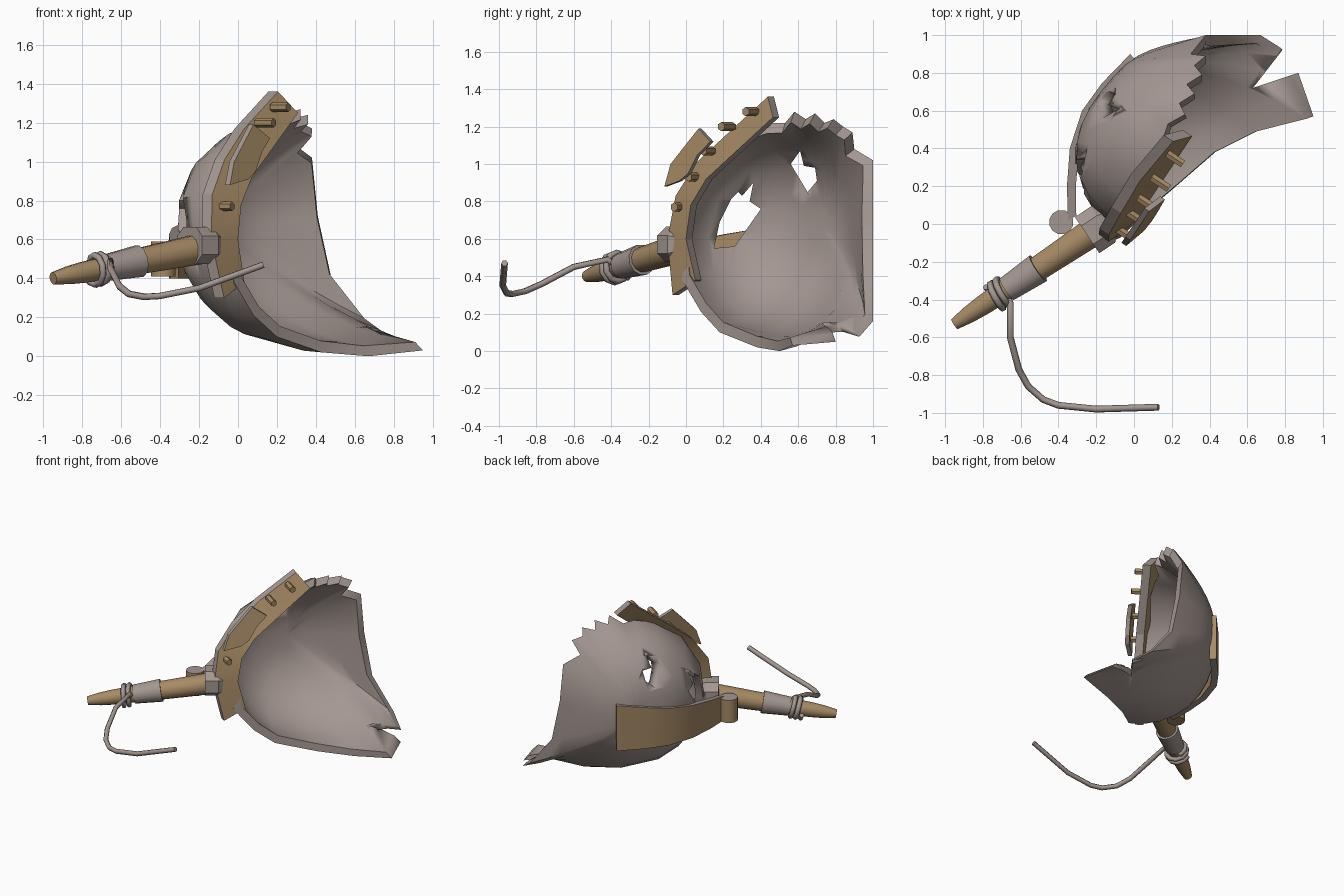
import bpy, bmesh, math
from mathutils import Vector as V

old = bpy.data.objects.get("Cube")
if old:
    bpy.data.objects.remove(old)


def material(name, rgb):
    m = bpy.data.materials.new(name)
    m.use_nodes = True
    m.diffuse_color = (*rgb, 1)
    m.node_tree.nodes["Principled BSDF"].inputs["Base Color"].default_value = (*rgb, 1)
    return m


grey = material("weathered_grey", (.37, .31, .285))
tan = material("worn_tan", (.385, .255, .13))


def make(name, verts, faces, mats, rule=None, angle=32):
    """Mesh object with outward normals; rule picks the material slot from a face normal."""
    bm = bmesh.new()
    vs = [bm.verts.new(v) for v in verts]
    for f in faces:
        bm.faces.new([vs[i] for i in f])
    bmesh.ops.recalc_face_normals(bm, faces=bm.faces)
    if rule:
        for f in bm.faces:
            f.material_index = int(rule(f.normal))
    me = bpy.data.meshes.new(name)
    bm.to_mesh(me)
    bm.free()
    ob = bpy.data.objects.new(name, me)
    bpy.context.collection.objects.link(ob)
    for m in mats:
        me.materials.append(m)
    bpy.ops.object.select_all(action='DESELECT')
    ob.select_set(True)
    bpy.context.view_layer.objects.active = ob
    bpy.ops.object.shade_smooth_by_angle(angle=math.radians(angle))
    return ob


def loft(name, rings, mats, rule=None, angle=32):
    """Capped skin through rings of equal vertex count."""
    n = len(rings[0])
    faces = [[k * n + i, k * n + (i + 1) % n, (k + 1) * n + (i + 1) % n, (k + 1) * n + i]
             for k in range(len(rings) - 1) for i in range(n)]
    last = (len(rings) - 1) * n
    faces += [list(range(n)), list(range(last, last + n))]
    return make(name, [v for r in rings for v in r], faces, mats, rule, angle)


def circle(centre, axis, r, n=8):
    a = axis.cross(V((0, 0, 1)))
    a = a.normalized() if a.length > .01 else V((1, 0, 0))
    b = axis.normalized().cross(a)
    return [centre + r * (a * math.cos(t) + b * math.sin(t))
            for t in (math.tau * (i + .5) / n for i in range(n))]


def rod(name, stations, mats, n=12, rule=None):
    """Tapered round bar through (point, radius) stations."""
    axis = V(stations[-1][0]) - V(stations[0][0])
    return loft(name, [circle(V(p), axis, r, n) for p, r in stations], mats, rule)


# Broken bowl: arcs from the pole out to an irregular rim, with inner and outer skins
centre = V((.36, .37, .67))
pole = V((-.78, .63, 0)).normalized()
rim = [(-.06, -.03, .6), (-.02, -.02, .38), (.08, .08, .21), (.2, .18, .1), (.43, .38, .02),
       (.67, .5, 0), (.95, .57, .03), (.87, .8, .05), (.78, .93, .08),
       (.67, 1, .16), (.48, 1, .4), (.41, 1, .72), (.38, 1, 1.02), (.3, .9, 1.08),
       (.38, .89, 1.17), (.32, .84, 1.2), (.36, .79, 1.24), (.28, .74, 1.22), (.32, .69, 1.27),
       (.24, .64, 1.24), (.27, .58, 1.28), (.18, .53, 1.22), (.15, .44, 1.22),
       (.08, .3, 1.17), (-.04, .13, 1.04), (-.1, .02, .83)]
steps, wall, count = 9, .06, len(rim)


def skin(inset):
    rings = []
    for k in range(1, steps + 1):
        s = k / steps
        ring = []
        for p in rim:
            rim_dir = V(p) - centre
            d = pole.slerp(rim_dir.normalized(), s)
            bulge = (.015 - .045 * (d.x + d.y)) * math.sin(math.pi * s)
            r = .62 + (rim_dir.length - .62) * s ** 3 + bulge - inset
            ring.append(centre + d * r)
        rings.append(ring)
    return rings


rings = skin(0) + skin(wall)[::-1]
verts = [v for r in rings for v in r]
top = len(verts)
verts += [centre + pole * (.62 - wall * i) for i in (0, 1)]
faces = []
for i in range(count):
    j = (i + 1) % count
    faces += [[k * count + i, k * count + j, (k + 1) * count + j, (k + 1) * count + i]
              for k in range(len(rings) - 1)]
    faces += [[top, j, i], [top + 1, top - count + i, top - count + j]]
bowl = make("bowl_shell", verts, faces, [grey], angle=40)

# Ragged holes through the side wall, and the notch beside the lip
holes = [[(.15, .55), (.18, .69), (.24, .81), (.28, .85), (.3, .83), (.36, .9),
          (.34, .8), (.4, .76), (.33, .66), (.26, .56)],
         [(.56, 1.0), (.61, 1.07), (.63, .99), (.69, .98), (.7, .91), (.65, .85)]]
notch = [(.63, .72), (1.05, .86), (.87, 1.03)]
cuts = [[[(x, y, z) for y, z in h] for x in (-.6, .25)] for h in holes]
cuts.append([[(x, y, z) for x, y in notch] for z in (-.2, .28)])
for cut in cuts:
    cutter = loft("cutter", [[V(p) for p in ring] for ring in cut], [grey])
    cutter.hide_render = True
    mod = bowl.modifiers.new("cut", 'BOOLEAN')
    mod.operation, mod.solver, mod.object = 'DIFFERENCE', 'EXACT', cutter
    bpy.context.view_layer.objects.active = bowl
    bpy.ops.object.modifier_apply(modifier=mod.name)
    bpy.data.objects.remove(cutter)

# Rim band on an upright slanted plane, its face tilted back at the outer edge
along, out = V((.55, .83, 0)), V((.83, -.55, 0))


def on_band(t, z, n=0):
    return along * t + out * n + V((0, 0, z))


def edge_grey(normal):
    return abs(normal.dot(out)) < .62


outer = [(-.1, .3, -.02), (-.16, .6, -.06), (-.12, .83, -.08), (.01, 1.01, -.09),
         (.21, 1.17, -.1), (.48, 1.36, -.07)]
inner = [(.06, .38), (0, .6), (.03, .78), (.13, .92), (.26, 1.02), (.56, 1.25)]
loft("rim_band", [[on_band(t, z, n), on_band(*b), on_band(*b, -.06), on_band(t, z, n - .06)]
                  for (t, z, n), b in zip(outer, inner)], [tan, grey], edge_grey, 15)

# Loose splinter plate held off the band
plate = [(-.12, .88, 0), (-.08, 1, 0), (.1, 1.19, 0), (.2, 1.12, .035),
         (.12, 1.05, .04), (.06, .95, .04), (0, .91, .035)]
loft("splinter_plate", [[on_band(t, z, n + d) for t, z, n in plate] for d in (0, .03)],
     [tan, grey], edge_grey, 15)

# Pegs in the band
for t, z, length in [(-.07, .77, .01), (.035, .93, .03), (.13, 1.07, .03),
                     (.26, 1.2, .05), (.41, 1.28, .04)]:
    rod("band_peg", [(on_band(t, z, -.06), .024), (on_band(t, z, length), .024)], [tan], 6)

# Strap wrapped round the back, ending in a curl
path = [(-.35, .02), (-.355, .2), (-.34, .4), (-.275, .6), (-.17, .745), (-.02, .9)]
strap = []
for i, (x, y) in enumerate(path):
    inward = (V((.4, .41, 0)) - V((x, y, 0))).normalized() * .05
    low, high = V((x, y, .4)), V((x, y, .59 + .034 * i))
    strap.append([low, high, high + inward, low + inward])
loft("back_strap", strap, [tan, grey], lambda n: abs(n.z) > .6)
rod("strap_curl", [((-.385, .01, .41), .065), ((-.385, .01, .59), .065)],
    [tan, grey], 12, lambda n: n.z > .6)

# Handle with socket block and sleeve
root, tip = V((-.2, -.03, .55)), V((-.95, -.53, .4))


def on_handle(f):
    return root.lerp(tip, f)


rod("handle", [(root, .08), (on_handle(.45), .067), (on_handle(.8), .055),
               (on_handle(.9), .047), (tip, .032)], [tan])
rod("handle_sleeve", [(on_handle(.41), .084), (on_handle(.63), .07)], [grey])
side = V((.56, -.83, 0))
ahead = V((.83, .56, 0))
socket = []
for f, w, h in [(-.07, .115, .095), (.03, .115, .095), (.08, .08, .07)]:
    c = V((-.19, -.02, .57)) + ahead * f
    socket.append([c + side * w * a + V((0, 0, h * b))
                   for a, b in [(1, .5), (.5, 1), (-.5, 1), (-1, .5),
                                (-1, -.5), (-.5, -1), (.5, -1), (1, -.5)]])
loft("handle_socket", socket, [grey], None, 20)

# Wire coiled on the handle, then sweeping forward into a hook
axis = tip - root
coil = [circle(on_handle(.73 - .004 * i), axis, .075, 10)[i % 10] for i in range(22)]
sweep = [(-.655, -.42, .49), (-.655, -.6, .45), (-.61, -.77, .36), (-.56, -.86, .32),
         (-.48, -.93, .305), (-.4, -.96, .31), (-.2, -.98, .35), (.13, -.97, .47)]
curve = bpy.data.curves.new("wire_hook", 'CURVE')
curve.dimensions = '3D'
curve.bevel_depth, curve.bevel_resolution, curve.use_fill_caps = .018, 1, True
line = curve.splines.new('POLY')
points = coil + [V(p) for p in sweep]
line.points.add(len(points) - 1)
for p, co in zip(line.points, points):
    p.co = (*co, 1)
curve.materials.append(grey)
bpy.context.collection.objects.link(bpy.data.objects.new("wire_hook", curve))
